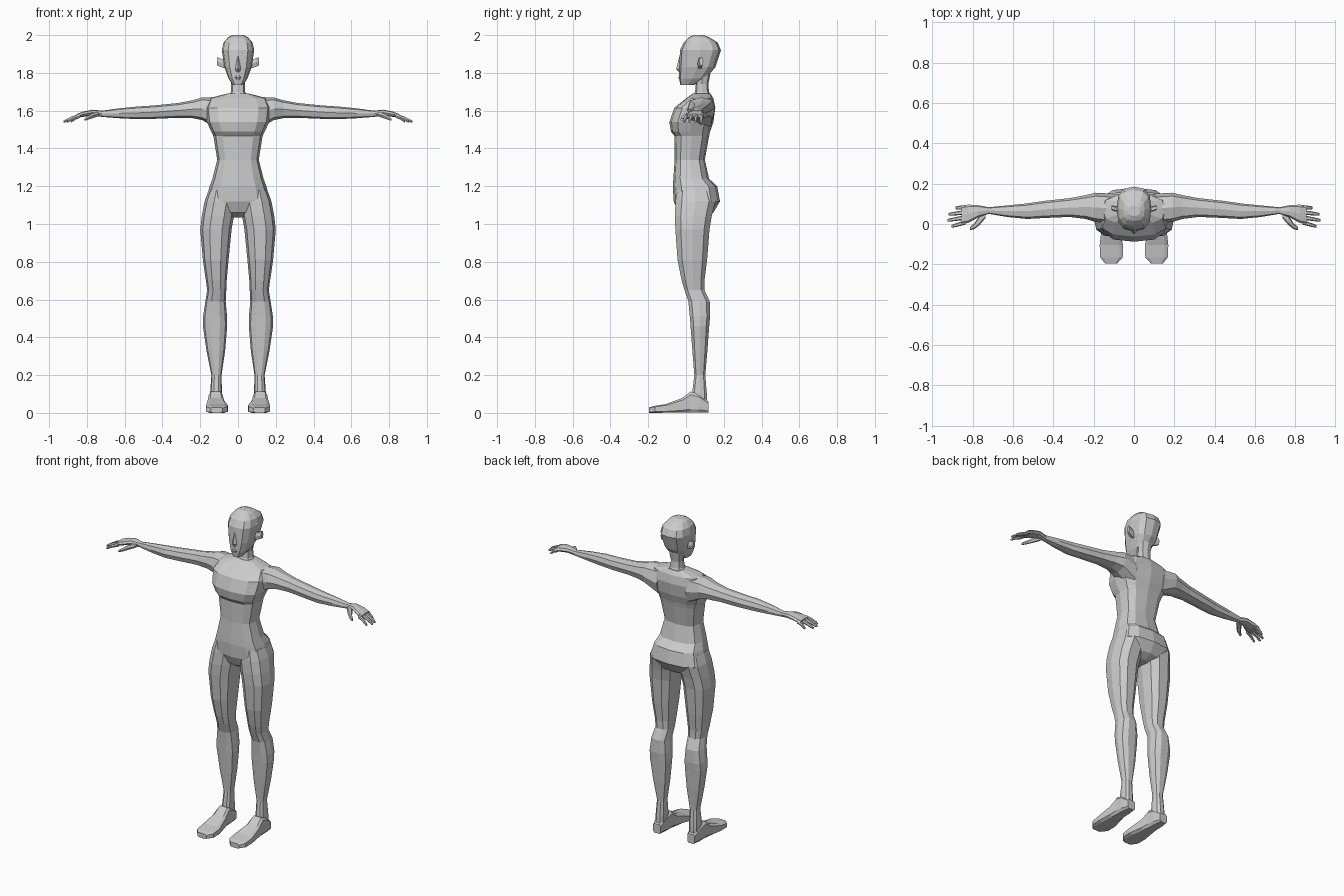
import bpy, bmesh, math

skin = bpy.data.materials.new("light_grey")
skin.diffuse_color = (0.6, 0.6, 0.6, 1)


def loft(name, axis, rings, sides=8, power=0.75, turn=0.0, mirror=False):
    """Skin a tube through rings (t, a0, a1, b0, b1); a, b are the other two axes in xyz order."""
    bm = bmesh.new()
    loops = []
    for t, a0, a1, b0, b1 in rings:
        loop = []
        for i in range(sides):
            ang = 2 * math.pi * (i + turn) / sides
            c, s = math.cos(ang), math.sin(ang)
            c = math.copysign(abs(c) ** power, c) if abs(c) > 1e-6 else 0
            s = math.copysign(abs(s) ** power, s) if abs(s) > 1e-6 else 0
            a = (a0 + a1) / 2 + (a1 - a0) / 2 * c
            b = (b0 + b1) / 2 + (b1 - b0) / 2 * s
            co = {"x": (t, a, b), "y": (a, t, b), "z": (a, b, t)}[axis]
            loop.append(bm.verts.new(co))
        loops.append(loop)
    for lo, hi in zip(loops, loops[1:]):
        for i in range(sides):
            j = (i + 1) % sides
            bm.faces.new((lo[i], lo[j], hi[j], hi[i]))
    bm.faces.new(loops[0])
    bm.faces.new(loops[-1])
    bmesh.ops.recalc_face_normals(bm, faces=bm.faces)
    me = bpy.data.meshes.new(name)
    bm.to_mesh(me)
    bm.free()
    me.materials.append(skin)
    ob = bpy.data.objects.new(name, me)
    bpy.context.collection.objects.link(ob)
    if mirror:
        # copy the part to the other side of the body
        m = ob.modifiers.new("mirror", "MIRROR")
        m.use_mirror_merge = False
    return ob


def centred(rows):
    """Rows of (z, half width, front y, back y) to rings."""
    return [(z, -w, w, f, b) for z, w, f, b in rows]


# Torso from crotch to neck base
loft("torso", "z", centred([
    (1.035, 0.03, 0.00, 0.10), (1.06, 0.10, -0.04, 0.145), (1.12, 0.172, -0.065, 0.18),
    (1.20, 0.15, -0.07, 0.165), (1.24, 0.135, -0.067, 0.122), (1.34, 0.11, -0.06, 0.10),
    (1.465, 0.13, -0.06, 0.122), (1.49, 0.142, -0.08, 0.128), (1.54, 0.165, -0.088, 0.145),
    (1.615, 0.175, -0.062, 0.155), (1.665, 0.155, 0.0, 0.145), (1.69, 0.06, 0.035, 0.13),
]), sides=12, power=0.7)

# Neck and head
loft("neck", "z", centred([
    (1.66, 0.06, 0.03, 0.14), (1.70, 0.038, 0.048, 0.122),
    (1.74, 0.036, 0.052, 0.118), (1.80, 0.045, 0.045, 0.13)]))
loft("head", "z", centred([
    (1.735, 0.027, -0.03, 0.04), (1.77, 0.05, -0.036, 0.105), (1.83, 0.072, -0.036, 0.155),
    (1.92, 0.086, -0.032, 0.185), (1.96, 0.077, -0.012, 0.168),
    (1.988, 0.053, 0.015, 0.125), (2.0, 0.03, 0.04, 0.09)]), sides=12, power=0.72)
loft("nose", "z", centred([
    (1.805, 0.012, -0.04, -0.02), (1.82, 0.014, -0.052, -0.02),
    (1.89, 0.006, -0.034, -0.02)]), sides=4)
loft("lips", "z", centred([
    (1.765, 0.010, -0.037, -0.02), (1.775, 0.018, -0.042, -0.02),
    (1.785, 0.010, -0.038, -0.02)]), sides=6)
loft("ear", "x", [
    (0.065, 0.06, 0.085, 1.82, 1.87), (0.095, 0.062, 0.09, 1.83, 1.88),
    (0.112, 0.07, 0.092, 1.838, 1.885)], sides=6, mirror=True)

# Arm running into the palm
loft("arm", "x", [
    (0.10, 0.00, 0.15, 1.50, 1.672), (0.19, 0.01, 0.155, 1.55, 1.67),
    (0.24, 0.025, 0.143, 1.56, 1.655), (0.32, 0.035, 0.128, 1.562, 1.64),
    (0.44, 0.03, 0.115, 1.557, 1.628), (0.53, 0.025, 0.102, 1.555, 1.622),
    (0.63, 0.035, 0.092, 1.56, 1.612), (0.72, 0.05, 0.083, 1.567, 1.60),
    (0.77, 0.034, 0.093, 1.575, 1.605), (0.82, 0.006, 0.096, 1.567, 1.595),
    (0.855, -0.002, 0.092, 1.562, 1.582)], mirror=True)

# Fingers: (name, root y, tip y, tip x)
for name, y0, y1, tip in (("index_finger", 0.008, -0.012, 0.905),
                          ("middle_finger", 0.033, 0.018, 0.925),
                          ("ring_finger", 0.058, 0.048, 0.92),
                          ("little_finger", 0.082, 0.08, 0.885)):
    rings = []
    for f, r, drop in ((0, 0.011, 0), (0.5, 0.010, 0.012), (0.9, 0.008, 0.028), (1, 0.005, 0.032)):
        y, z = y0 + (y1 - y0) * f, 1.573 - drop
        rings.append((0.835 + (tip - 0.835) * f, y - r, y + r, z - r, z + r))
    loft(name, "x", rings, sides=6, mirror=True)
loft("thumb", "x", [
    (0.735, 0.03, 0.065, 1.57, 1.592), (0.765, -0.005, 0.045, 1.56, 1.59),
    (0.79, -0.025, 0.005, 1.552, 1.575), (0.812, -0.031, -0.015, 1.546, 1.56)],
    sides=6, mirror=True)

# Leg from hip to ankle
loft("leg", "z", [
    (0.03, 0.085, 0.15, 0.03, 0.115), (0.10, 0.085, 0.148, 0.03, 0.112),
    (0.20, 0.087, 0.141, 0.043, 0.103), (0.33, 0.068, 0.167, 0.032, 0.115),
    (0.46, 0.057, 0.186, 0.022, 0.125), (0.51, 0.058, 0.185, 0.018, 0.13),
    (0.59, 0.065, 0.173, 0.01, 0.128), (0.65, 0.062, 0.163, -0.01, 0.10),
    (0.70, 0.06, 0.17, -0.025, 0.10), (0.81, 0.05, 0.186, -0.048, 0.115),
    (0.97, 0.034, 0.20, -0.06, 0.128), (1.04, 0.022, 0.192, -0.063, 0.14),
    (1.12, 0.01, 0.177, -0.06, 0.16), (1.18, 0.02, 0.155, -0.05, 0.14)],
    sides=10, power=0.8, mirror=True)

# Foot with a flat sole
loft("foot", "y", [
    (0.12, 0.092, 0.145, 0, 0.06), (0.07, 0.082, 0.155, 0, 0.10), (0.025, 0.08, 0.156, 0, 0.115),
    (-0.02, 0.072, 0.162, 0, 0.08), (-0.105, 0.052, 0.172, 0, 0.048),
    (-0.165, 0.054, 0.17, 0, 0.038), (-0.195, 0.082, 0.145, 0, 0.03)],
    power=0.42, turn=0.5, mirror=True)
